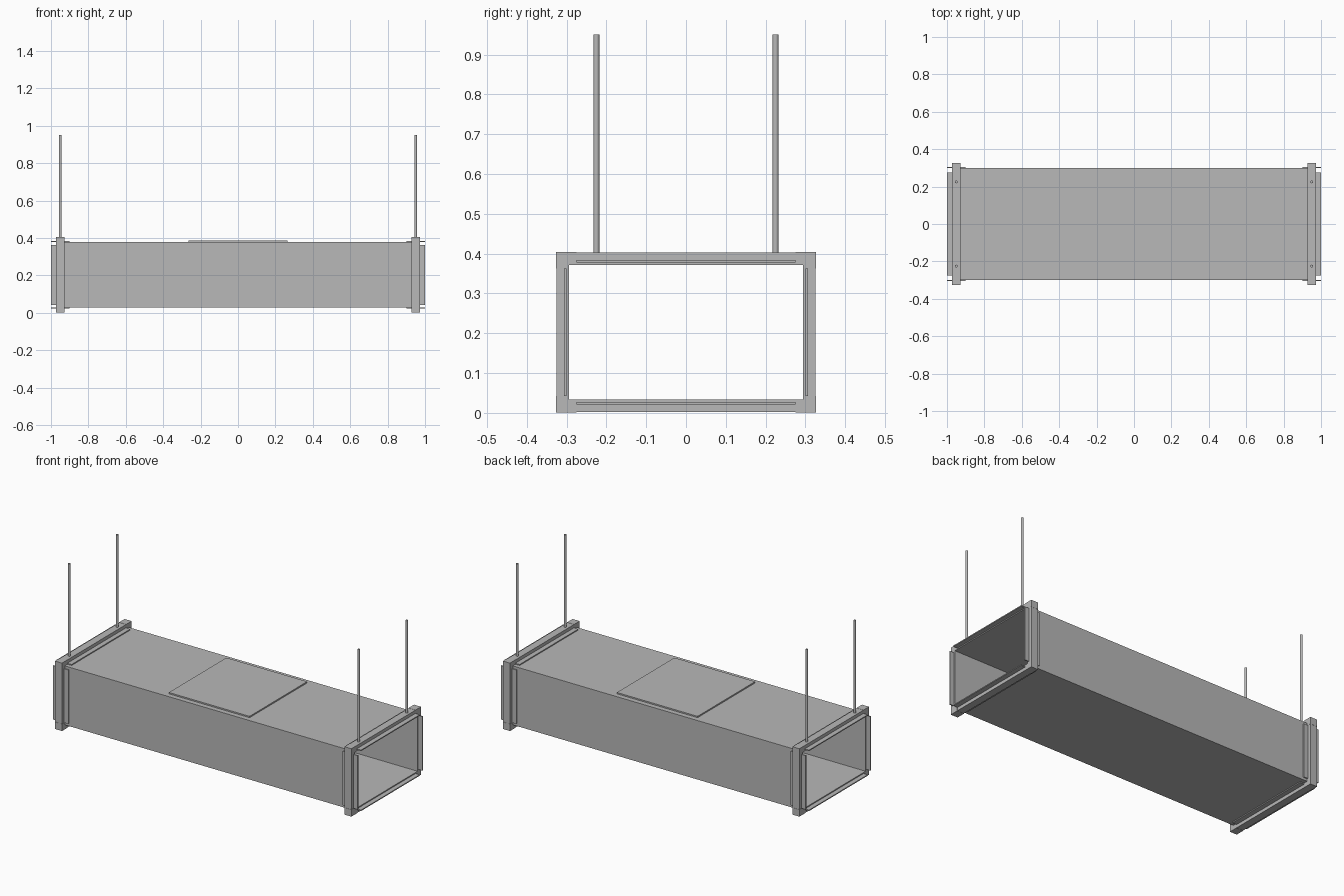
import bpy
import bmesh
from mathutils import Matrix, Vector

cube = bpy.data.objects.get("Cube")
if cube:
    bpy.data.objects.remove(cube, do_unlink=True)

steel = bpy.data.materials.new("galvanised grey")
steel.use_nodes = True
GREY = (0.48, 0.48, 0.48, 1)
steel.diffuse_color = GREY
steel.node_tree.nodes["Principled BSDF"].inputs["Base Color"].default_value = GREY

# Overall sizes
MID = 0.2025          # height of the duct axis
HY, HZ = 0.30, 0.175  # duct half width and half height
LIP = 0.0265          # how far the flange stands out from the duct
WALL = 0.006
FLANGE_X = 0.95
FLANGE_HALF = 0.023
SIDES = (-1, 1)


def finish(name, bm):
    bmesh.ops.recalc_face_normals(bm, faces=bm.faces)
    mesh = bpy.data.meshes.new(name)
    bm.to_mesh(mesh)
    bm.free()
    mesh.materials.append(steel)
    obj = bpy.data.objects.new(name, mesh)
    bpy.context.collection.objects.link(obj)
    return obj


def box(name, low, high):
    low, high = Vector(low), Vector(high)
    bm = bmesh.new()
    place = Matrix.Translation((low + high) / 2) @ Matrix.Diagonal((*(high - low), 1))
    bmesh.ops.create_cube(bm, size=1, matrix=place)
    return finish(name, bm)


def prism(name, profile, x0, x1):
    """Extrude a y-z outline along x."""
    bm = bmesh.new()
    face = bm.faces.new([bm.verts.new((x0, y, z)) for y, z in profile])
    new = bmesh.ops.extrude_face_region(bm, geom=[face])["geom"]
    bmesh.ops.translate(bm, vec=(x1 - x0, 0, 0),
                        verts=[v for v in new if isinstance(v, bmesh.types.BMVert)])
    return finish(name, bm)


# Hollow rectangular duct: four walls with thickness
bm = bmesh.new()
rings = []
for x in (-0.973, 0.973):
    for inset in (0, WALL):
        y, z = HY - inset, HZ - inset
        rings.append([bm.verts.new((x, a * y, MID + b * z))
                      for a, b in ((-1, -1), (1, -1), (1, 1), (-1, 1))])
outer0, inner0, outer1, inner1 = rings
for p, q in ((outer0, outer1), (inner0, inner1), (outer0, inner0), (outer1, inner1)):
    for i in range(4):
        j = (i + 1) % 4
        bm.faces.new((p[i], p[j], q[j], q[i]))
finish("duct_body", bm)

# Access panel on top
top = MID + HZ
box("access_panel", (-0.265, -0.27, top - 0.002), (0.265, 0.27, top + 0.008))

BAR_Y, BAR_Z = 0.275, 0.16   # half lengths of the pieces between the corners
OUT_Y, OUT_Z = HY + LIP, HZ + LIP

for end in SIDES:
    tag = "left" if end > 0 else "right"
    cx = end * FLANGE_X
    x0, x1 = cx - FLANGE_HALF, cx + FLANGE_HALF
    bx0, bx1 = x0 + 0.001, x1 - 0.001
    cleat0, cleat1 = cx - 0.05, cx + 0.05

    for s in SIDES:
        level = "upper" if s > 0 else "lower"
        depth = "back" if s > 0 else "front"

        # Flange bars between the corners
        z0, z1 = sorted((MID + s * HZ, MID + s * (OUT_Z - 0.001)))
        box(f"{tag}_{level}_flange_bar", (bx0, -BAR_Y, z0), (bx1, BAR_Y, z1))
        y0, y1 = sorted((s * HY, s * (OUT_Y - 0.001)))
        box(f"{tag}_{depth}_flange_bar", (bx0, y0, MID - BAR_Z), (bx1, y1, MID + BAR_Z))

        # Thin slip cleats lying along the duct faces
        z0, z1 = sorted((MID + s * HZ, MID + s * (HZ + WALL)))
        box(f"{tag}_{level}_cleat", (cleat0, -BAR_Y, z0), (cleat1, BAR_Y, z1))
        y0, y1 = sorted((s * HY, s * (HY + WALL)))
        box(f"{tag}_{depth}_cleat", (cleat0, y0, MID - BAR_Z), (cleat1, y1, MID + BAR_Z))

        # L-shaped corner pieces
        for t in SIDES:
            outline = ((OUT_Y, OUT_Z), (BAR_Y, OUT_Z), (BAR_Y, HZ),
                       (HY, HZ), (HY, BAR_Z), (OUT_Y, BAR_Z))
            prism(f"{tag}_{depth}_{'upper' if t > 0 else 'lower'}_corner",
                  [(s * y, MID + t * z) for y, z in outline], x0, x1)

        # Hanger rods rising from the upper flange bar
        bm = bmesh.new()
        bmesh.ops.create_cone(bm, cap_ends=True, segments=12, radius1=0.0075,
                              radius2=0.0075, depth=0.56,
                              matrix=Matrix.Translation((cx, s * 0.225, 0.67)))
        rod = finish(f"{tag}_{depth}_hanger_rod", bm)
        for face in rod.data.polygons:
            face.use_smooth = len(face.vertices) == 4
